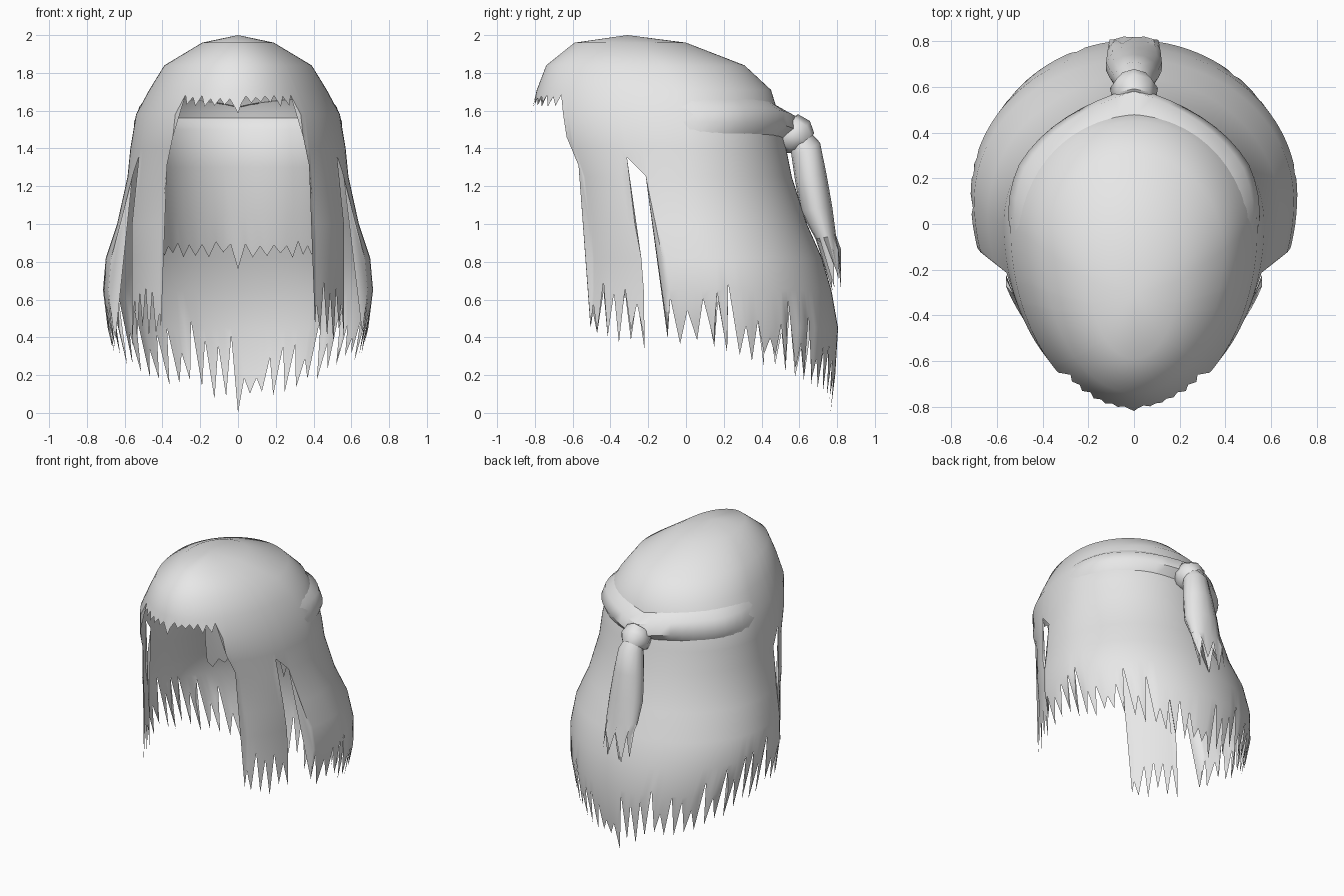
import bpy, bmesh, math, random

if "Cube" in bpy.data.objects:
    bpy.data.objects.remove(bpy.data.objects["Cube"])
random.seed(7)

hair_mat = bpy.data.materials.new("light_grey_hair")
hair_mat.diffuse_color = (0.8, 0.8, 0.8, 1)
hair_mat.use_nodes = True
hair_mat.node_tree.nodes["Principled BSDF"].inputs["Base Color"].default_value = hair_mat.diffuse_color

# head-and-hair profile: z, half width, middle y, back y, front y
PROFILE = [
    (2.00, 0.00, -0.31, -0.31, -0.31), (1.96, 0.19, -0.25, 0.00, -0.59),
    (1.84, 0.39, -0.12, 0.31, -0.74), (1.71, 0.47, -0.05, 0.45, -0.79),
    (1.58, 0.54, -0.02, 0.49, -0.82), (1.40, 0.57, 0.00, 0.53, -0.79),
    (1.25, 0.585, 0.00, 0.56, -0.72), (1.00, 0.64, 0.04, 0.64, -0.69),
    (0.82, 0.70, 0.10, 0.72, -0.69), (0.65, 0.715, 0.13, 0.77, -0.70),
    (0.45, 0.69, 0.15, 0.805, -0.72), (0.20, 0.63, 0.15, 0.79, -0.72),
    (0.00, 0.58, 0.15, 0.765, -0.72)]


def section(z):
    for a, b in zip(PROFILE, PROFILE[1:]):
        if z >= b[0]:
            t = (a[0] - z) / (a[0] - b[0])
            return [p + (q - p) * t for p, q in zip(a[1:], b[1:])]
    return PROFILE[-1][1:]


def on_head(deg, z, out=0.0):
    """Point on the hair surface; 0 degrees is the back, 180 the front."""
    w, mid, back, front = section(z)
    s, c = math.sin(math.radians(deg)), math.cos(math.radians(deg))
    if abs(deg) > 112:
        w = min(w, 0.62)
    reach = back - mid if c > 0 else mid - front
    return ((w + out) * s, mid + (reach + out) * c, z)


def make(name, columns, closed=False):
    """Skin a list of equally long point columns."""
    bm = bmesh.new()
    grid = [[bm.verts.new(p) for p in col] for col in columns]
    n = len(grid)
    for i in range(n if closed else n - 1):
        a, b = grid[i], grid[(i + 1) % n]
        for j in range(len(a) - 1):
            bm.faces.new((a[j], a[j + 1], b[j + 1], b[j]))
    bmesh.ops.remove_doubles(bm, verts=bm.verts, dist=0.0005)
    bmesh.ops.dissolve_degenerate(bm, edges=bm.edges, dist=0.0003)
    bmesh.ops.recalc_face_normals(bm, faces=bm.faces)
    me = bpy.data.meshes.new(name)
    bm.to_mesh(me)
    bm.free()
    ob = bpy.data.objects.new(name, me)
    bpy.context.collection.objects.link(ob)
    me.materials.append(hair_mat)
    for p in me.polygons:
        p.use_smooth = True
    return ob


def hem(deg, i):
    """Ragged lower edge: long back, side gap, front lock, short fringe."""
    a, tip = abs(deg), i % 2 == 0
    r = random.random()
    if a < 107:
        low = 0.03 + 0.34 * a / 105 + 0.08 * r * (a > 1)
        return 0.0 if a < 1 else low if tip else low + 0.10 + 0.2 * r + 0.08 * a / 105
    if a < 115:
        return 1.25 + (a - 107) * 0.015
    if a < 139:
        return 0.34 + 0.12 * r if tip else 0.52 + 0.2 * r
    if a < 143:
        return 1.31 if a < 141 else 1.46
    if a > 179:
        return 1.585
    return 1.62 + 0.03 * r if tip else 1.66 + 0.03 * r


# main hair shell: crown, fringe, front locks and long back
angles = list(range(0, 106, 3)) + [106.5, 107.2, 110, 114, 115.2]
angles += [118 + 2.5 * k for k in range(9)] + [138.9, 139.5, 142]
angles += list(range(145, 181, 3)) + [180]
angles = sorted(set(angles))
shell = []
for side in (1, -1):
    half = []
    for i, a in enumerate(angles):
        h = hem(a, i)
        half.append([on_head(side * a, max(row[0], h)) for row in PROFILE])
    shell += half if side == 1 else half[-2:0:-1]
make("main_hair", shell, closed=True)

# inner layer against the neck, with a ragged hem
inner = []
for k in range(-13, 14):
    a = math.radians(k * 5)
    s, c = math.sin(a), math.cos(a)
    low = (0.76 if k == 0 else 0.82 + 0.03 * random.random()) + (0.06 if k % 2 else 0)
    inner.append([on_head(k * 5, 1.56), (0.46 * s, 0.44 * c, 1.5),
                  (0.45 * s, 0.45 * c, 1.3), (0.45 * s, 0.48 * c, 1.05),
                  (0.45 * s, 0.53 * c, low)])
make("inner_neck_hair", inner)

# swept-back band of hair, thickening toward the tie
band = []
for k in range(-12, 13):
    t = 1 - abs(k) / 12
    out = 0.035 * min(1, 3 * t) + 0.055 * t ** 5
    drop = 0.05 * t ** 4
    band.append([on_head(k * 7.5, 1.67 - drop, -0.005),
                 on_head(k * 7.5, 1.62 - drop, out),
                 on_head(k * 7.5, 1.54 - drop, out),
                 on_head(k * 7.5, 1.47 - drop / 2, -0.005)])
make("swept_band", band)


def tube(name, rings, sides, teeth=None):
    """Rings of (y, z, half width, half depth, tilt) along a path."""
    cols = []
    for i in range(sides):
        a = 2 * math.pi * i / sides
        col = []
        for y, z, rx, ry, tilt in rings:
            d = ry * math.cos(a)
            col.append((rx * math.sin(a), y + d * math.cos(tilt), z + d * math.sin(tilt)))
        if teeth:
            col.append(teeth(i, a))
        cols.append(col)
    return make(name, cols, closed=True)


# hair tie
tube("hair_tie", [(0.50, 1.50, 0.06, 0.05, 0.9), (0.54, 1.49, 0.095, 0.105, 1.05),
                  (0.595, 1.46, 0.105, 0.105, 0.95), (0.63, 1.43, 0.07, 0.07, 0.8)], 8)


# ponytail with split, pointed ends
def tail_end(i, a):
    c = math.cos(a)
    z = 0.70 + 0.04 * math.sin(i * 2.3) if i % 2 else 0.86
    if i == 0:
        z = 0.87
    if i == 7:
        z = 0.65
    y = 0.79 + 0.03 * c + (0.86 - z) * 0.07
    return (0.11 * math.sin(a), min(y, 0.82), z)


tube("ponytail", [(0.59, 1.47, 0.06, 0.06, 0.8), (0.635, 1.39, 0.09, 0.085, 0.5),
                  (0.66, 1.25, 0.11, 0.085, 0.2), (0.69, 1.08, 0.125, 0.085, 0.15),
                  (0.74, 0.93, 0.12, 0.055, 0.15)], 14, tail_end)

for ob in bpy.context.collection.objects:
    ob.select_set(True)
bpy.context.view_layer.objects.active = bpy.data.objects["main_hair"]
bpy.ops.object.shade_smooth_by_angle(angle=math.radians(50))
